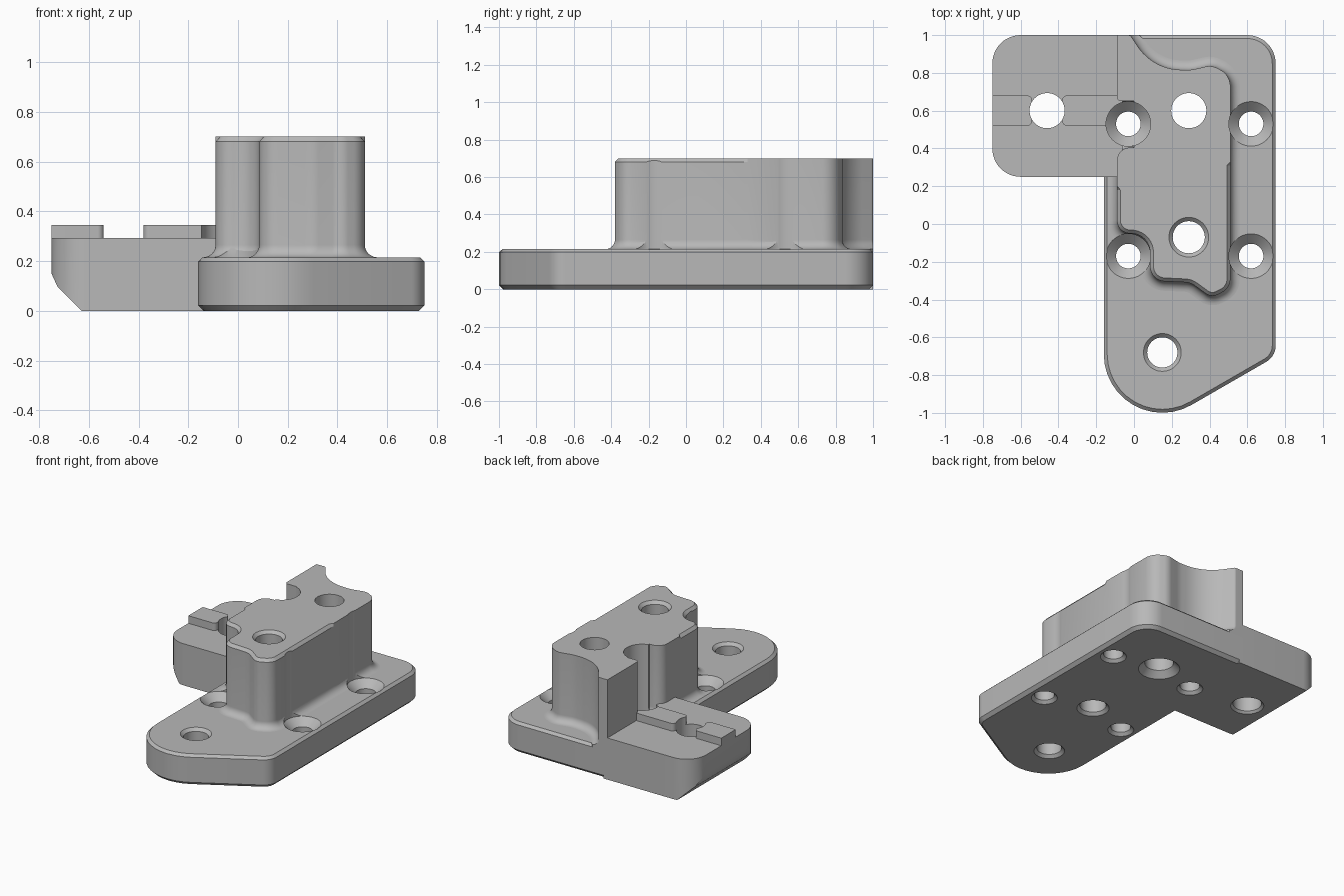
import bpy
import bmesh
import math
from mathutils import Vector

cube = bpy.data.objects.get("Cube")
if cube:
    bpy.data.objects.remove(cube, do_unlink=True)

grey = bpy.data.materials.new("machined grey")
grey.use_nodes = True
grey.diffuse_color = (0.48, 0.48, 0.48, 1)
grey.node_tree.nodes["Principled BSDF"].inputs["Base Color"].default_value = (0.48, 0.48, 0.48, 1)


def rounded(corners, steps=12):
    """Counter-clockwise outline from (x, y, radius) corners."""
    out = []
    for i, (x, y, r) in enumerate(corners):
        p = Vector((x, y))
        if r == 0:
            out.append(p)
            continue
        u = (Vector(corners[i - 1][:2]) - p).normalized()
        v = (Vector(corners[(i + 1) % len(corners)][:2]) - p).normalized()
        half = u.angle(v) / 2
        c = p + (u + v).normalized() * r / math.sin(half)
        start = p + u * r / math.tan(half) - c
        end = p + v * r / math.tan(half) - c
        a0 = math.atan2(start.y, start.x)
        turn = math.atan2(start.x * end.y - start.y * end.x, start.dot(end))
        for k in range(steps + 1):
            a = a0 + turn * k / steps
            out.append(c + r * Vector((math.cos(a), math.sin(a))))
    return out


def circle(x, y, r, n=48):
    return [Vector((x + r * math.cos(math.tau * k / n), y + r * math.sin(math.tau * k / n)))
            for k in range(n)]


def offset(points, amount):
    """Move an outline outwards; amount is a number or a rule on the point."""
    out = []
    for i, p in enumerate(points):
        d1 = (p - points[i - 1]).normalized()
        d2 = (points[(i + 1) % len(points)] - p).normalized()
        n1, n2 = Vector((d1.y, -d1.x)), Vector((d2.y, -d2.x))
        a = amount(p) if callable(amount) else amount
        q = p + (n1 + n2) / (1 + n1.dot(n2)) * a
        q.y = min(q.y, 1)
        out.append(q)
    return out


def loft(bm, rings):
    """Closed solid through (outline, z) rings."""
    loops = [[bm.verts.new((p.x, p.y, z)) for p in pts] for pts, z in rings]
    n = len(loops[0])
    for low, high in zip(loops, loops[1:]):
        for i in range(n):
            j = (i + 1) % n
            bm.faces.new((low[i], low[j], high[j], high[i]))
    bm.faces.new(loops[0][::-1])
    bm.faces.new(loops[-1])


def make(name, bm):
    bmesh.ops.recalc_face_normals(bm, faces=bm.faces)
    mesh = bpy.data.meshes.new(name)
    bm.to_mesh(mesh)
    bm.free()
    mesh.materials.append(grey)
    ob = bpy.data.objects.new(name, mesh)
    bpy.context.collection.objects.link(ob)
    return ob


parts = []

# Base plate with chamfered rims
outline = rounded([(-0.16, -1.226, 0.31), (0.75, -0.701, 0.1), (0.75, 1, 0.15), (-0.16, 1, 0)])
bm = bmesh.new()
loft(bm, [(offset(outline, o), z) for o, z in
          ((-0.022, 0), (0, 0.022), (0, 0.198), (-0.018, 0.215))])
parts.append(make("base_plate", bm))

# Side arm, with the lower outer edge cut away
outline = rounded([(-0.75, 0.25, 0.15), (-0.06, 0.25, 0), (-0.06, 1, 0), (-0.75, 1, 0.15)])
bm = bmesh.new()
loft(bm, [(outline, 0), (outline, 0.292)])
slope = [(-0.75, 0.15), (-0.725, 0.095), (-0.63, 0)]
for (x0, z0), (x1, z1) in zip(slope, slope[1:]):
    bmesh.ops.bisect_plane(bm, geom=bm.verts[:] + bm.edges[:] + bm.faces[:],
                           plane_co=(x0, 0, z0), plane_no=(z1 - z0, 0, x0 - x1),
                           clear_outer=True)
    bmesh.ops.holes_fill(bm, edges=bm.edges[:], sides=0)
parts.append(make("side_arm", bm))

# Raised keys on the arm
for name, x0, x1, r0, r1 in (("outer_key", -0.75, -0.54, 0, 0.025),
                             ("inner_key", -0.38, -0.06, 0.025, 0)):
    outline = rounded([(x0, 0.52, r0), (x1, 0.52, r1), (x1, 0.68, r1), (x0, 0.68, r0)])
    bm = bmesh.new()
    loft(bm, [(outline, 0.25), (outline, 0.345)])
    parts.append(make(name, bm))

# Tall block with a wavy outline, a filleted foot and a part-chamfered top
outline = rounded([
    (-0.09, -0.05, 0.07), (0.085, -0.05, 0.1), (0.085, -0.3, 0.08), (0.3, -0.31, 0.1),
    (0.41, -0.39, 0.06), (0.51, -0.34, 0.08), (0.51, 0.31, 0), (0.51, 0.33, 0),
    (0.51, 0.79, 0.1), (0.41, 0.84, 0.08), (0.3, 0.815, 0.2), (0.1, 0.82, 0.28),
    (-0.02, 1, 0.02), (-0.09, 1, 0), (-0.09, 0.65, 0.02), (0, 0.65, 0),
    (0, 0.405, 0), (-0.09, 0.405, 0.07), (-0.09, 0.2, 0), (-0.09, 0.18, 0)])
foot = 0.05
rings = [(offset(outline, foot), 0.1)]
for k in range(9):
    a = math.pi / 2 * k / 8
    rings.append((offset(outline, foot * (1 - math.sin(a))), 0.215 + foot * (1 - math.cos(a))))
rings.append((outline, 0.68))


def rim(p):
    limit = 0.32 if p.x > 0.2 else 0.19
    return -0.018 if p.y < limit else 0


rings.append((offset(outline, rim), 0.7))
bm = bmesh.new()
loft(bm, rings)
parts.append(make("tall_block", bm))

# Hole cutters, each a stack of (radius, height) steps
screw = [(0.085, -0.1), (0.085, 0), (0.065, 0.02), (0.065, 0.165), (0.118, 0.215), (0.118, 0.9)]
holes = [(x, y, screw) for x in (-0.03, 0.62) for y in (0.53, -0.17)]
holes += [
    (0.15, -0.68, [(0.1, -0.1), (0.1, 0), (0.08, 0.02), (0.08, 0.195), (0.1, 0.215), (0.1, 0.9)]),
    (0.29, -0.07, [(0.105, -0.1), (0.105, 0), (0.085, 0.02), (0.085, 0.68), (0.105, 0.7), (0.105, 0.9)]),
    (0.29, 0.6, [(0.135, -0.1), (0.135, 0), (0.093, 0.042), (0.093, 0.9)]),
    (-0.46, 0.6, [(0.108, -0.1), (0.108, 0), (0.093, 0.015), (0.093, 0.9)])]
bm = bmesh.new()
for x, y, steps in holes:
    loft(bm, [(circle(x, y, r), z) for r, z in steps])
cutter = make("hole_cutter", bm)
cutter.hide_render = True

# Drill every part and shade it
for ob in parts:
    mod = ob.modifiers.new("holes", "BOOLEAN")
    mod.operation = "DIFFERENCE"
    mod.solver = "EXACT"
    mod.object = cutter
    bpy.ops.object.select_all(action="DESELECT")
    ob.select_set(True)
    bpy.context.view_layer.objects.active = ob
    bpy.ops.object.modifier_apply(modifier=mod.name)
    bpy.ops.object.shade_smooth_by_angle(angle=math.radians(25))
bpy.data.objects.remove(cutter, do_unlink=True)
